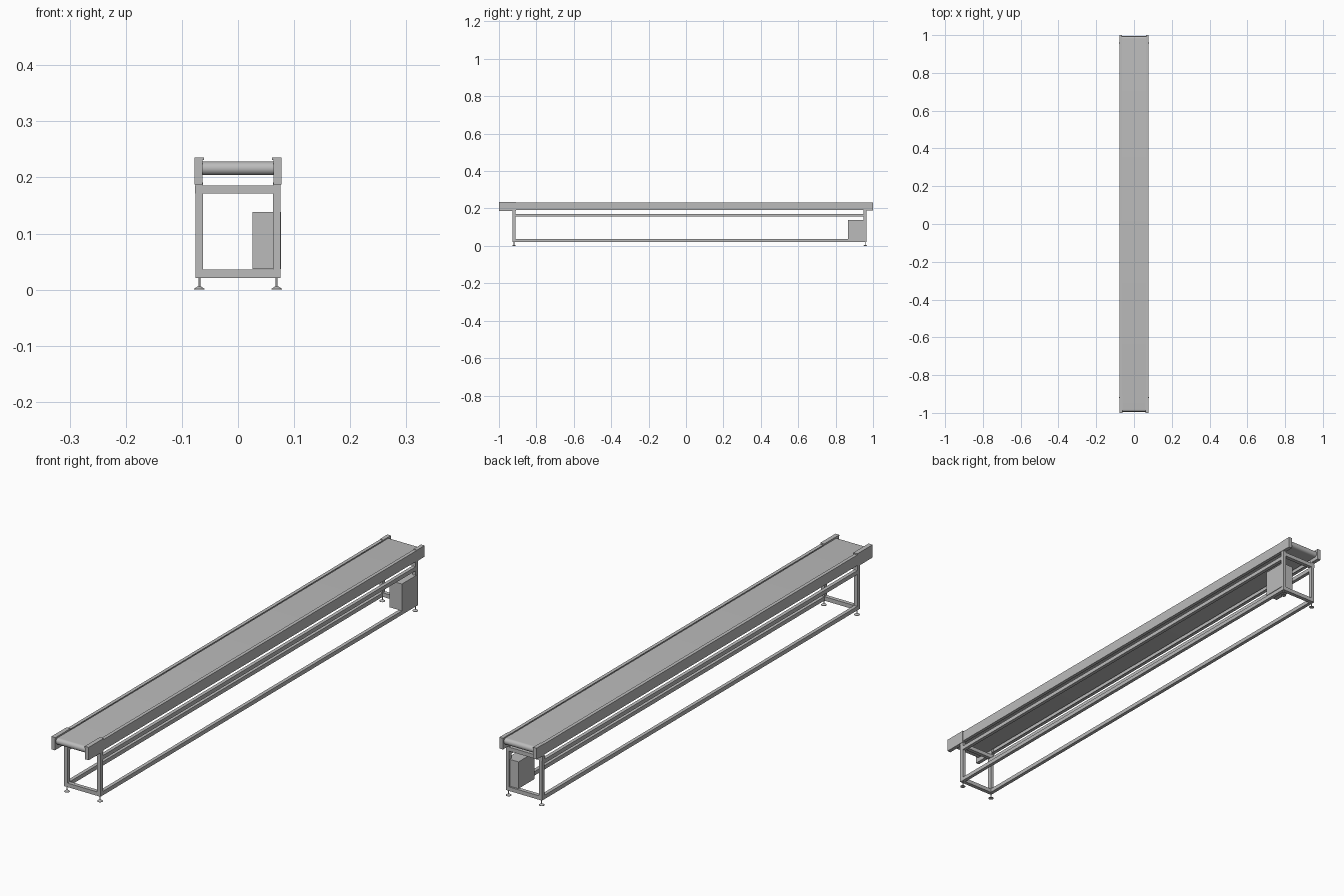
import bpy, bmesh, math

old = bpy.data.objects.get("Cube")
if old:
    bpy.data.objects.remove(old, do_unlink=True)

steel = bpy.data.materials.new("light grey steel")
grey = (0.5, 0.5, 0.5, 1)
steel.use_nodes = True
steel.diffuse_color = grey
steel.node_tree.nodes["Principled BSDF"].inputs["Base Color"].default_value = grey


def finish(name, bm, smooth=False):
    bmesh.ops.recalc_face_normals(bm, faces=bm.faces[:])
    mesh = bpy.data.meshes.new(name)
    bm.to_mesh(mesh)
    bm.free()
    mesh.materials.append(steel)
    obj = bpy.data.objects.new(name, mesh)
    bpy.context.collection.objects.link(obj)
    if smooth:
        bpy.ops.object.select_all(action="DESELECT")
        obj.select_set(True)
        bpy.context.view_layer.objects.active = obj
        bpy.ops.object.shade_smooth_by_angle(angle=math.radians(35))
    return obj


def box(name, x, y, z):
    """Box from (low, high) ranges on each axis."""
    bm = bmesh.new()
    bmesh.ops.create_cube(bm, size=1)
    for v in bm.verts:
        for i, (low, high) in enumerate((x, y, z)):
            v.co[i] = low if v.co[i] < 0 else high
    return finish(name, bm)


def prism(name, points, start, end, axis, smooth=False):
    """Extrude a 2D outline along x (points are y, z) or y (points are x, z)."""
    bm = bmesh.new()
    verts = [bm.verts.new((start, a, b) if axis == "x" else (a, start, b)) for a, b in points]
    face = bm.faces.new(verts)
    out = bmesh.ops.extrude_face_region(bm, geom=[face])
    for v in out["geom"]:
        if isinstance(v, bmesh.types.BMVert):
            v.co["xyz".index(axis)] = end
    return finish(name, bm, smooth)


def lathe(name, profile, x, y, steps=24):
    """Turn a (radius, height) profile around a vertical axis."""
    bm = bmesh.new()
    rings = []
    for r, z in profile:
        rings.append([bm.verts.new((x + r * math.cos(2 * math.pi * i / steps),
                                    y + r * math.sin(2 * math.pi * i / steps), z))
                      for i in range(steps)])
    for low, high in zip(rings, rings[1:]):
        for i in range(steps):
            j = (i + 1) % steps
            bm.faces.new((low[i], low[j], high[j], high[i]))
    bm.faces.new(rings[0])
    bm.faces.new(rings[-1])
    return finish(name, bm, True)


def both(x_low, x_high, side):
    return tuple(sorted((side * x_low, side * x_high)))


# Belt loop wrapped round the two end rollers
belt = []
radius, mid_z, reach = 0.012, 0.216, 0.982
for end in (1, -1):
    for i in range(17):
        a = math.pi * (i / 16 - 0.5)
        belt.append((end * (reach + radius * math.cos(a)), mid_z + end * radius * math.sin(a)))
prism("conveyor_belt", belt, -0.063, 0.063, "x", True)

LEG_Y = {"front": (-0.927, -0.912), "back": (0.95, 0.965)}
IN, OUT = 0.062, 0.0755

for side, label in ((1, "left"), (-1, "right")):
    # C-shaped side rail, open towards the belt
    section = [(0.064, 0.191), (0.077, 0.191), (0.077, 0.231), (0.064, 0.231),
               (0.064, 0.229), (0.0745, 0.229), (0.0745, 0.193), (0.064, 0.193)]
    prism(label + "_side_rail", [(side * x, z) for x, z in section], -0.995, 0.995, "y")

    # Raised tension bracket in front, flush bearing block at the back
    box(label + "_front_bracket", both(0.063, 0.0775, side), (-1, -0.91), (0.187, 0.232))
    box(label + "_front_bracket_cap", both(0.061, 0.0775, side), (-1, -0.91), (0.231, 0.2355))
    box(label + "_back_bearing_block", both(0.063, 0.0775, side), (0.955, 1), (0.19, 0.2325))

    # Long stringers of the stand
    span = (LEG_Y["front"][1], LEG_Y["back"][0])
    box(label + "_upper_stringer", both(IN, OUT, side), span, (0.156, 0.171))
    box(label + "_lower_stringer", both(IN, OUT, side), span, (0.021, 0.036))

    # Legs with levelling feet
    for end, y in LEG_Y.items():
        box(f"{end}_{label}_leg", both(IN, OUT, side), y, (0.021, 0.191))
        foot = [(0.0095, 0), (0.0095, 0.0015), (0.004, 0.005), (0.0018, 0.006), (0.0018, 0.022)]
        lathe(f"{end}_{label}_foot", foot, side * 0.069, sum(y) / 2)

# Cross bars joining the legs
for end, y in LEG_Y.items():
    box(end + "_upper_crossbar", (-0.0765, 0.0755), y, (0.171, 0.186))
    box(end + "_lower_crossbar", (-IN, IN), y, (0.021, 0.036))

# Control cabinet by the back left leg
box("control_cabinet", (0.026, 0.0765), (0.866, 0.96), (0.037, 0.138))
